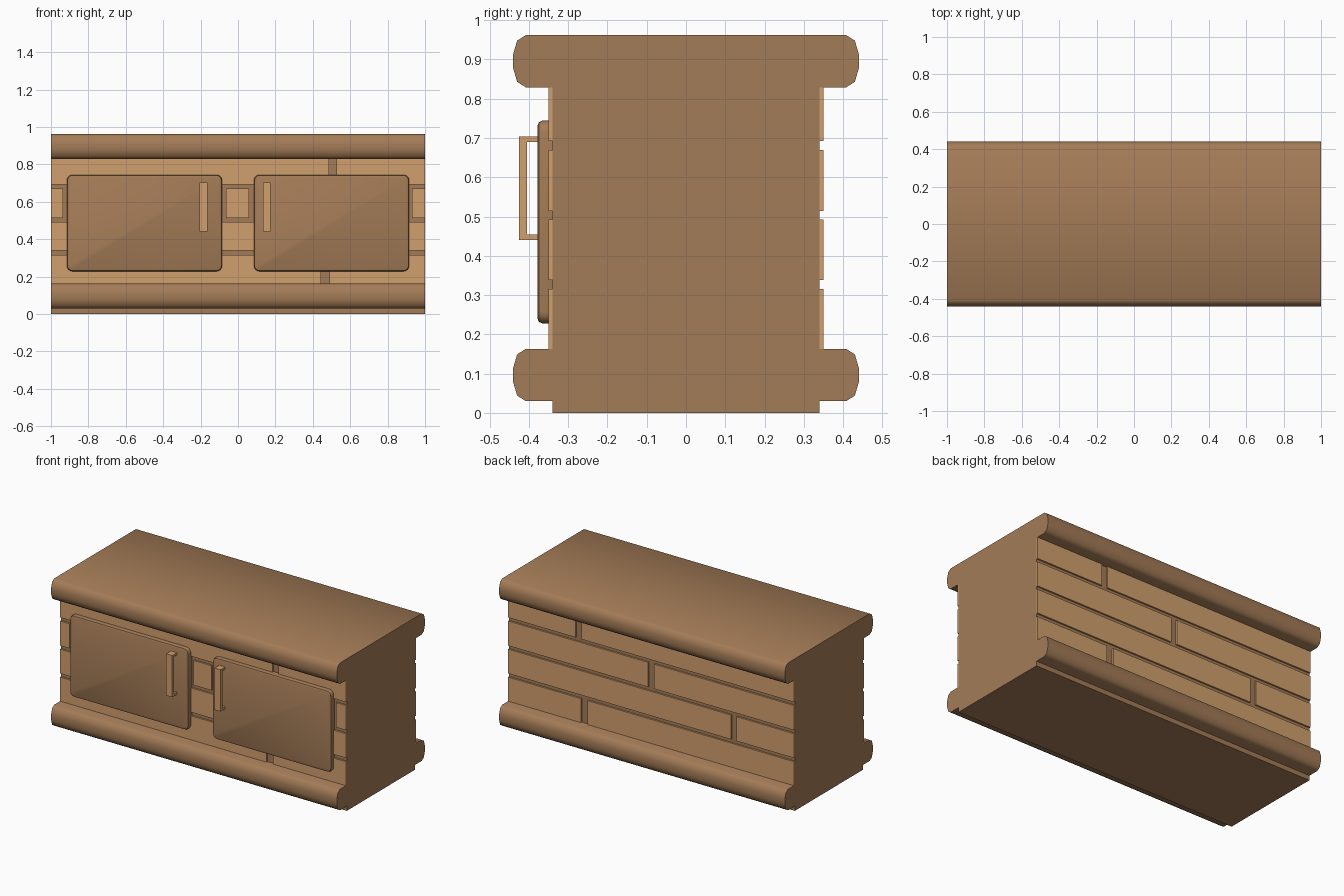
import bpy
import bmesh
import math

cube = bpy.data.objects.get("Cube")
if cube:
    bpy.data.objects.remove(cube, do_unlink=True)


def material(name, color):
    mat = bpy.data.materials.new(name)
    mat.use_nodes = True
    mat.diffuse_color = (*color, 1)
    mat.node_tree.nodes["Principled BSDF"].inputs["Base Color"].default_value = (*color, 1)
    return mat


BROWN = material("brown wood", (0.37, 0.20, 0.095))
TAN = material("light tan wood", (0.64, 0.35, 0.155))


def finish(name, bm, mat, smooth=0):
    bmesh.ops.recalc_face_normals(bm, faces=bm.faces)
    mesh = bpy.data.meshes.new(name)
    bm.to_mesh(mesh)
    bm.free()
    mesh.materials.append(mat)
    obj = bpy.data.objects.new(name, mesh)
    bpy.context.collection.objects.link(obj)
    if smooth:
        bpy.ops.object.select_all(action='DESELECT')
        obj.select_set(True)
        bpy.context.view_layer.objects.active = obj
        bpy.ops.object.shade_smooth_by_angle(angle=math.radians(smooth))
    return obj


def add_box(bm, x, y, z):
    """Add a box given its (low, high) extents on each axis."""
    verts = bmesh.ops.create_cube(bm, size=1)["verts"]
    for v in verts:
        v.co = [lo + (c + 0.5) * (hi - lo) for c, (lo, hi) in zip(v.co, (x, y, z))]


def extrude_x(name, profile, x0, x1, mat, smooth=0):
    """Sweep a closed (y, z) profile along x."""
    bm = bmesh.new()
    face = bm.faces.new([bm.verts.new((x0, y, z)) for y, z in profile])
    out = bmesh.ops.extrude_face_region(bm, geom=[face])["geom"]
    moved = [v for v in out if isinstance(v, bmesh.types.BMVert)]
    bmesh.ops.translate(bm, verts=moved, vec=(x1 - x0, 0, 0))
    return finish(name, bm, mat, smooth)


# Rounded slabs at the top and the base
half = [(0.408, 0), (0.43, 0.014), (0.44, 0.048), (0.44, 0.085), (0.43, 0.119), (0.408, 0.133)]
for name, base in (("base_slab", 0.03), ("top_slab", 0.829)):
    profile = [(y, z + base) for y, z in half]
    profile += [(-y, z) for y, z in reversed(profile)]
    extrude_x(name, profile, -1, 1, BROWN, 60)

# Main carcass, with the foot showing under the base slab
for name, z in (("foot", (0, 0.03)), ("carcass", (0.163, 0.829))):
    bm = bmesh.new()
    add_box(bm, (-1, 1), (-0.34, 0.34), z)
    finish(name, bm, BROWN)

# Planks: each row has its height and its vertical joints on the front and back
rows = [
    ((0.163, 0.315), [(0.445, 0.49)], [(0.445, 0.49)]),
    ((0.338, 0.492), [(-0.60, -0.56)], [(-0.60, -0.56)]),
    ((0.514, 0.670), [(-0.935, -0.065), (0.06, 0.93)], [(-0.02, 0.02)]),
    ((0.692, 0.829), [(0.487, 0.527)], [(0.487, 0.527)]),
]
for side, column, depth in (("front", 1, (-0.35, -0.34)), ("back", 2, (0.34, 0.35))):
    bm = bmesh.new()
    for row in rows:
        start = -1
        for left, right in row[column] + [(1, 1)]:
            add_box(bm, (start, left), depth, row[0])
            start = right
    finish(side + "_planks", bm, TAN)

# Doors with rounded corners and a softened front rim, and their handles
for side, s in (("right", -1), ("left", 1)):
    bm = bmesh.new()
    add_box(bm, sorted((s * 0.085, s * 0.915)), (-0.378, -0.34), (0.228, 0.744))
    corners = [e for e in bm.edges if abs(e.verts[0].co.y - e.verts[1].co.y) > 0.01]
    bmesh.ops.bevel(bm, geom=corners, offset=0.03, segments=4, profile=0.5, affect='EDGES')
    rim = [e for e in bm.edges if all(v.co.y < -0.377 for v in e.verts)]
    bmesh.ops.bevel(bm, geom=rim, offset=0.012, segments=2, profile=0.5, affect='EDGES')
    finish(side + "_door", bm, BROWN, 40)

    bracket = [(-0.377, 0.44), (-0.425, 0.44), (-0.425, 0.704), (-0.377, 0.704),
               (-0.377, 0.690), (-0.405, 0.690), (-0.405, 0.454), (-0.377, 0.454)]
    middle = 0.154 if s > 0 else -0.184
    extrude_x(side + "_handle", bracket, middle - 0.021, middle + 0.021, TAN)
